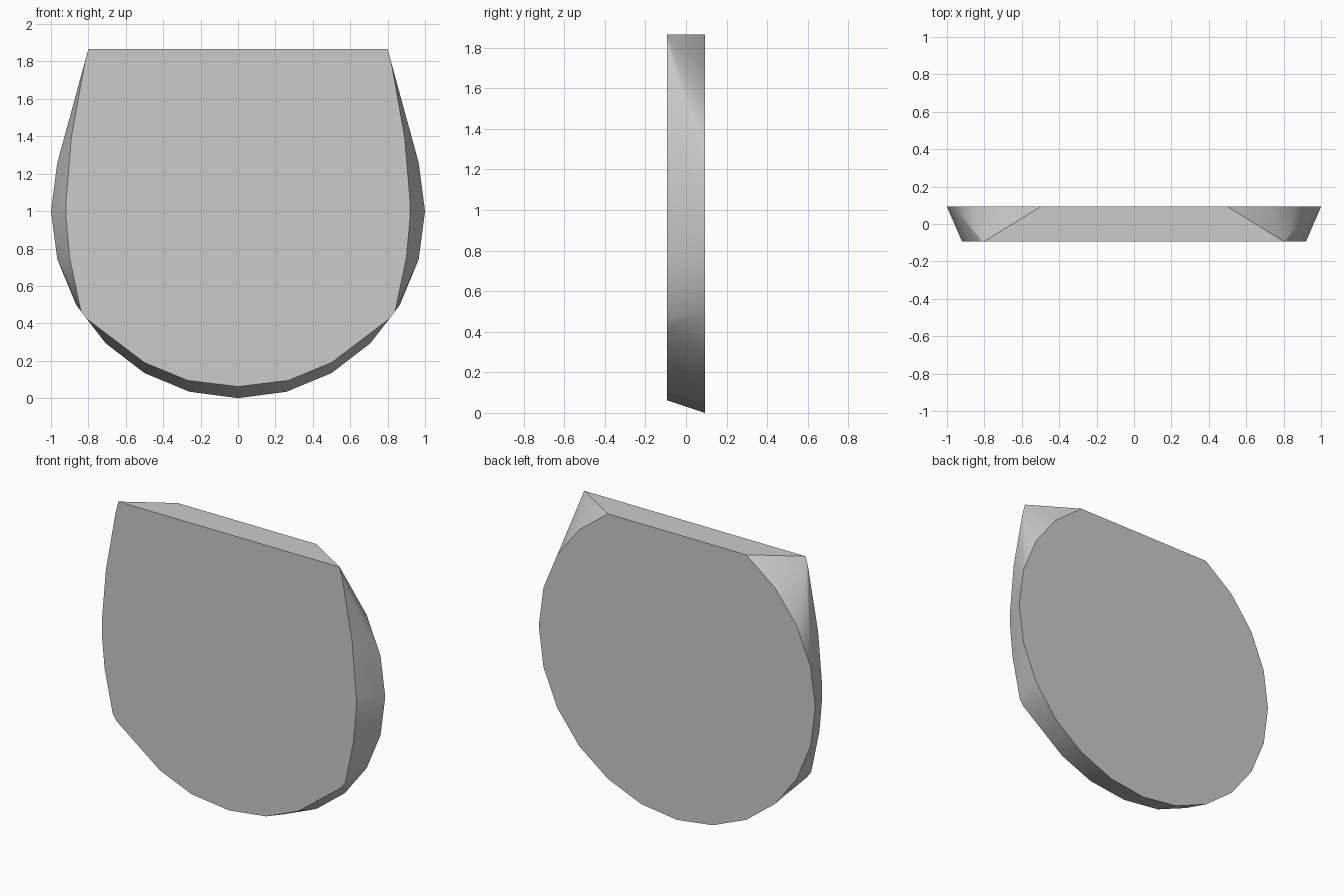
import bpy, bmesh
from math import sin, cos, radians

if "Cube" in bpy.data.objects:
    bpy.data.objects.remove(bpy.data.objects["Cube"])

HALF = 0.0925  # half thickness

# Front outline, right half, from top corner to bottom centre
front_half = [(0.80, 1.866), (0.82, 1.79), (0.89, 1.40), (0.92, 1.05), (0.92, 0.97),
              (0.90, 0.75), (0.84, 0.465), (0.81, 0.425), (0.50, 0.19), (0.27, 0.095),
              (0.0, 0.062)]
# Back outline: 24-sided circle cut flat at the top
back_half = [(cos(radians(a)), 1 + sin(radians(a))) for a in range(60, -91, -15)]


def mirrored(half):
    return half + [(-x, z) for x, z in reversed(half) if x > 1e-4]


# Slab: hull stretched between the two outlines
bm = bmesh.new()
for half, y in ((front_half, -HALF), (back_half, HALF)):
    for x, z in mirrored(half):
        bm.verts.new((x, y, z))
bmesh.ops.convex_hull(bm, input=bm.verts[:])
bmesh.ops.dissolve_limit(bm, angle_limit=radians(0.5), verts=bm.verts[:], edges=bm.edges[:])
bmesh.ops.recalc_face_normals(bm, faces=bm.faces[:])
mesh = bpy.data.meshes.new("rounded_slab")
bm.to_mesh(mesh)
bm.free()
slab = bpy.data.objects.new("rounded_slab", mesh)
bpy.context.collection.objects.link(slab)

# Smooth rim, sharp front and back borders
bpy.context.view_layer.objects.active = slab
slab.select_set(True)
bpy.ops.object.shade_smooth_by_angle(angle=radians(30))
